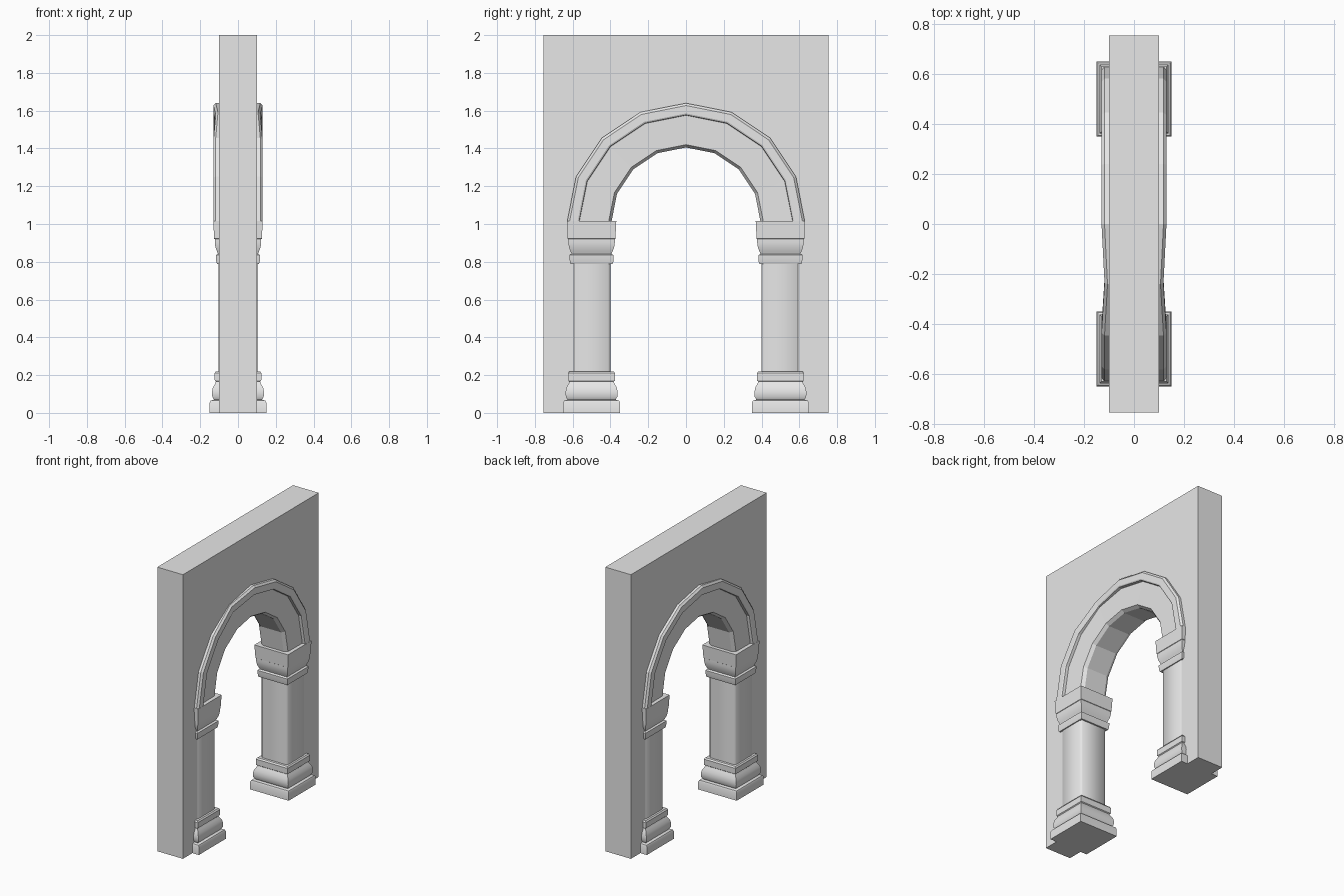
import bpy, bmesh, math

old = bpy.data.objects.get("Cube")
if old:
    bpy.data.objects.remove(old, do_unlink=True)

stone = bpy.data.materials.new("grey_stone")
stone.use_nodes = True
colour = (0.8, 0.8, 0.8, 1)
stone.diffuse_color = colour
stone.node_tree.nodes["Principled BSDF"].inputs["Base Color"].default_value = colour

SPRING = 1.01   # height where the arch begins
SEGMENTS = 8    # straight pieces in the arch


def finish(name, bm, smooth=0):
    bmesh.ops.recalc_face_normals(bm, faces=bm.faces)
    mesh = bpy.data.meshes.new(name)
    bm.to_mesh(mesh)
    bm.free()
    mesh.materials.append(stone)
    ob = bpy.data.objects.new(name, mesh)
    bpy.context.collection.objects.link(ob)
    if smooth:
        bpy.ops.object.select_all(action='DESELECT')
        ob.select_set(True)
        bpy.context.view_layer.objects.active = ob
        bpy.ops.object.shade_smooth_by_angle(angle=math.radians(smooth))
    return ob


def arc_point(x, radius, step):
    a = math.pi * step / SEGMENTS
    return (x, radius * math.cos(a), SPRING + radius * math.sin(a))


def skin(bm, rings, caps=True):
    """Join closed rings of points in order."""
    rows = [[bm.verts.new(p) for p in ring] for ring in rings]
    n = len(rows[0])
    for a, b in zip(rows, rows[1:]):
        for i in range(n):
            j = (i + 1) % n
            bm.faces.new((a[i], a[j], b[j], b[i]))
    if caps:
        bm.faces.new(rows[0])
        bm.faces.new(rows[-1])


# Wall: slab with the doorway cut out of its outline
HOLE = 0.47
bm = bmesh.new()
outline = [(-0.1, HOLE, 0)]
outline += [arc_point(-0.1, HOLE, i) for i in range(SEGMENTS + 1)]
outline += [(-0.1, y, z) for y, z in
            ((-HOLE, 0), (-0.755, 0), (-0.755, 2), (0.755, 2), (0.755, 0))]
skin(bm, [outline, [(0.1, y, z) for _, y, z in outline]])
finish("wall", bm)

# Arch: stepped section swept around the half circle
bm = bmesh.new()
rings = []
for step in range(SEGMENTS + 1):
    proud = 0.118 if step == 5 else 0.13
    half = [(0.395, 0.08), (0.41, 0.103), (0.565, 0.106),
            (0.567, proud - 0.004), (0.575, proud),
            (0.617, proud), (0.63, proud - 0.012), (0.63, 0.09)]
    section = half + [(r, -x) for r, x in reversed(half)]
    rings.append([arc_point(x, r, step) for r, x in section])
skin(bm, rings)
finish("arch", bm)


def moulding(name, y, profile):
    """Square block turned from (height, half width) pairs."""
    bm = bmesh.new()
    skin(bm, [[(sx * w, y + sy * w, z) for sx, sy in
               ((-1, -1), (1, -1), (1, 1), (-1, 1))] for z, w in profile])
    return finish(name, bm, 32)


BASE = [(0, 0.15), (0.055, 0.15), (0.065, 0.145), (0.07, 0.127),
        (0.085, 0.136), (0.11, 0.138), (0.135, 0.133), (0.155, 0.121),
        (0.165, 0.117), (0.17, 0.123), (0.21, 0.124), (0.22, 0.117), (0.22, 0.09)]
CAPITAL = [(0.788, 0.09), (0.788, 0.111), (0.8, 0.115), (0.835, 0.117),
           (0.842, 0.106), (0.855, 0.111), (0.875, 0.119), (0.9, 0.123),
           (0.92, 0.123), (0.922, 0.126), (SPRING + 0.005, 0.131)]

# Piers: base, shaft and capital on each side
for side, y in (("front", -0.5), ("back", 0.5)):
    moulding(side + "_pier_base", y, BASE)
    moulding(side + "_pier_capital", y, CAPITAL)
    bm = bmesh.new()
    c, hx, hy = 0.012, 0.104, 0.1
    plan = [(hx - c, -hy), (hx, c - hy), (hx, hy - c), (hx - c, hy)]
    plan += [(-px, -py) for px, py in plan]
    skin(bm, [[(px, y + py, z) for px, py in plan] for z in (0.2, 0.8)])
    finish(side + "_pier_shaft", bm, 50)
